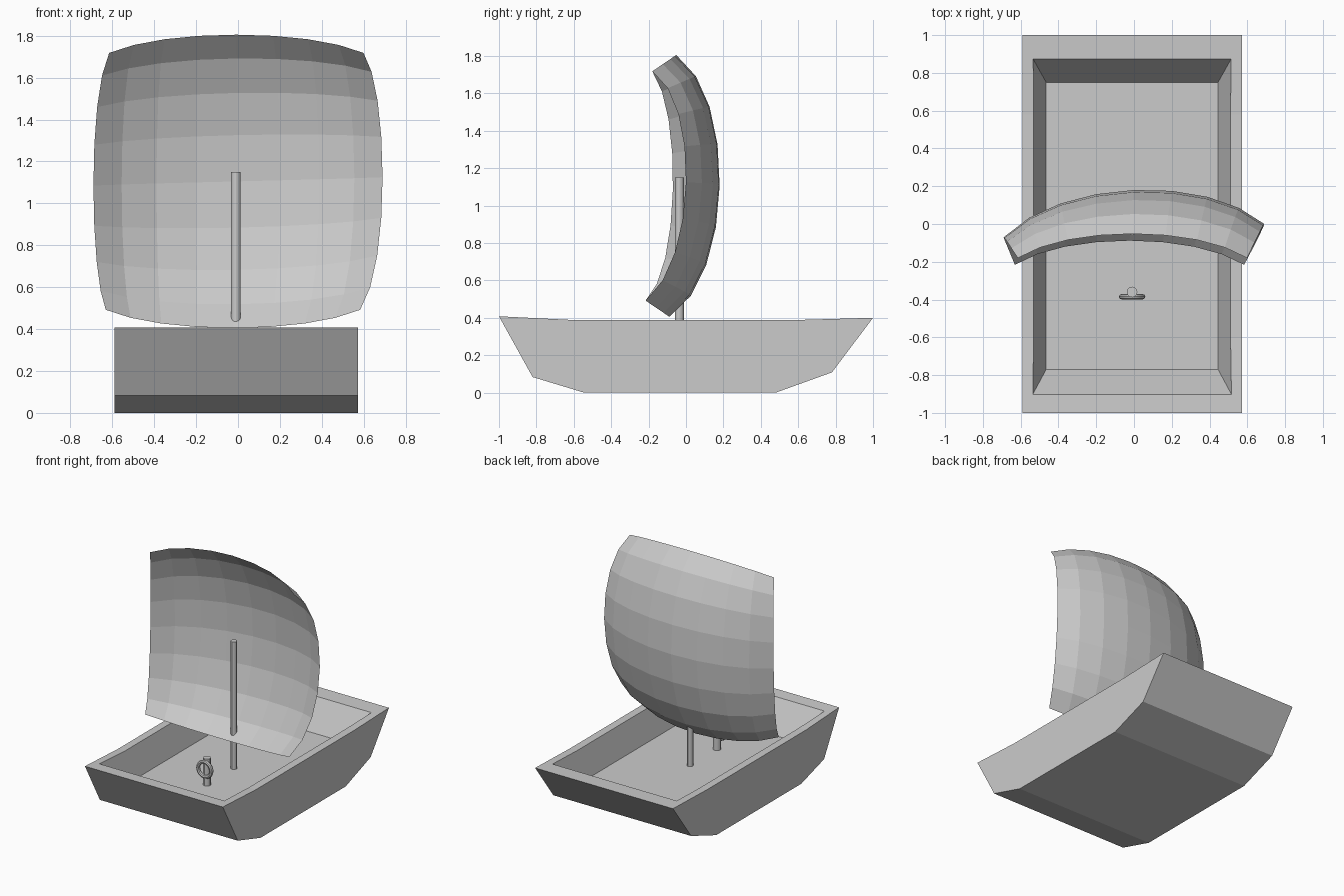
import bpy, bmesh, math

if "Cube" in bpy.data.objects:
    bpy.data.objects.remove(bpy.data.objects["Cube"])


def make_object(name, bm):
    bmesh.ops.recalc_face_normals(bm, faces=bm.faces)
    mesh = bpy.data.meshes.new(name)
    bm.to_mesh(mesh)
    bm.free()
    obj = bpy.data.objects.new(name, mesh)
    bpy.context.collection.objects.link(obj)
    return obj


def loft(name, loop_a, loop_b):
    """Closed solid between two matching loops."""
    bm = bmesh.new()
    a = [bm.verts.new(p) for p in loop_a]
    b = [bm.verts.new(p) for p in loop_b]
    n = len(a)
    bm.faces.new(a)
    bm.faces.new(b)
    for i in range(n):
        j = (i + 1) % n
        bm.faces.new((a[i], a[j], b[j], b[i]))
    return make_object(name, bm)


def rod(name, x, y, z0, z1, radius, sides=12):
    bpy.ops.mesh.primitive_cylinder_add(vertices=sides, radius=radius, depth=z1 - z0,
                                        location=(x, y, (z0 + z1) / 2))
    bpy.context.object.name = name
    bpy.ops.object.shade_smooth_by_angle()


# hull: side profile extruded across x
profile = [(-1, .408), (-.82, .083), (-.545, 0), (.48, 0), (.78, .108), (1, .4),
           (.58, .388), (-.6, .388)]
hull = loft("hull", [(-.59, y, z) for y, z in profile], [(.572, y, z) for y, z in profile])

# tapered cockpit cut out of the hull
FLOOR, RIM, TOP = .18, .4, .5
low = [(-.465, -.77), (.445, -.77), (.445, .75), (-.465, .75)]
rim = [(-.535, -.9), (.515, -.9), (.515, .875), (-.535, .875)]
t = (TOP - FLOOR) / (RIM - FLOOR)
high = [(a[0] + (b[0] - a[0]) * t, a[1] + (b[1] - a[1]) * t) for a, b in zip(low, rim)]
cutter = loft("cockpit_cutter", [(*p, FLOOR) for p in low], [(*p, TOP) for p in high])
cutter.hide_render = True
cut = hull.modifiers.new("cockpit", 'BOOLEAN')
cut.operation = 'DIFFERENCE'
cut.solver = 'EXACT'
cut.object = cutter
bpy.context.view_layer.objects.active = hull
bpy.ops.object.modifier_apply(modifier=cut.name)
bpy.data.objects.remove(cutter)

# mast, and a short post carrying a ring
rod("mast", -.01, -.035, FLOOR - .01, 1.15, .023)
rod("ring_post", -.01, -.36, FLOOR - .01, .385, .028)
bpy.ops.mesh.primitive_torus_add(major_segments=20, minor_segments=8, major_radius=.056,
                                 minor_radius=.014, location=(-.01, -.385, .305),
                                 rotation=(math.pi / 2, 0, 0))
bpy.context.object.name = "ring"
bpy.ops.object.shade_smooth_by_angle()


# sail: thin billowing 8 x 8 sheet
def sail_point(u, v):
    su = math.sin(math.radians(55) * u) / math.sin(math.radians(55))
    sv = math.sin(math.radians(68) * v) / math.sin(math.radians(68))
    uu, vv = u * u, v * v
    x = su * (.69 - .083 * vv) - .016 * vv + .008 * v * vv
    y = .18 - .215 * uu - .25 * vv + .087 * uu * vv + .035 * u * (1 - vv) + .018 * v
    z = 1.105 + sv * (.70 - .087 * uu) + .02 * u * (1 - vv)
    return x, y, z


N = 8
bm = bmesh.new()
grid = [[bm.verts.new(sail_point(2 * i / N - 1, 2 * j / N - 1)) for i in range(N + 1)]
        for j in range(N + 1)]
for j in range(N):
    for i in range(N):
        bm.faces.new((grid[j][i], grid[j][i + 1], grid[j + 1][i + 1], grid[j + 1][i]))
make_object("sail", bm)
